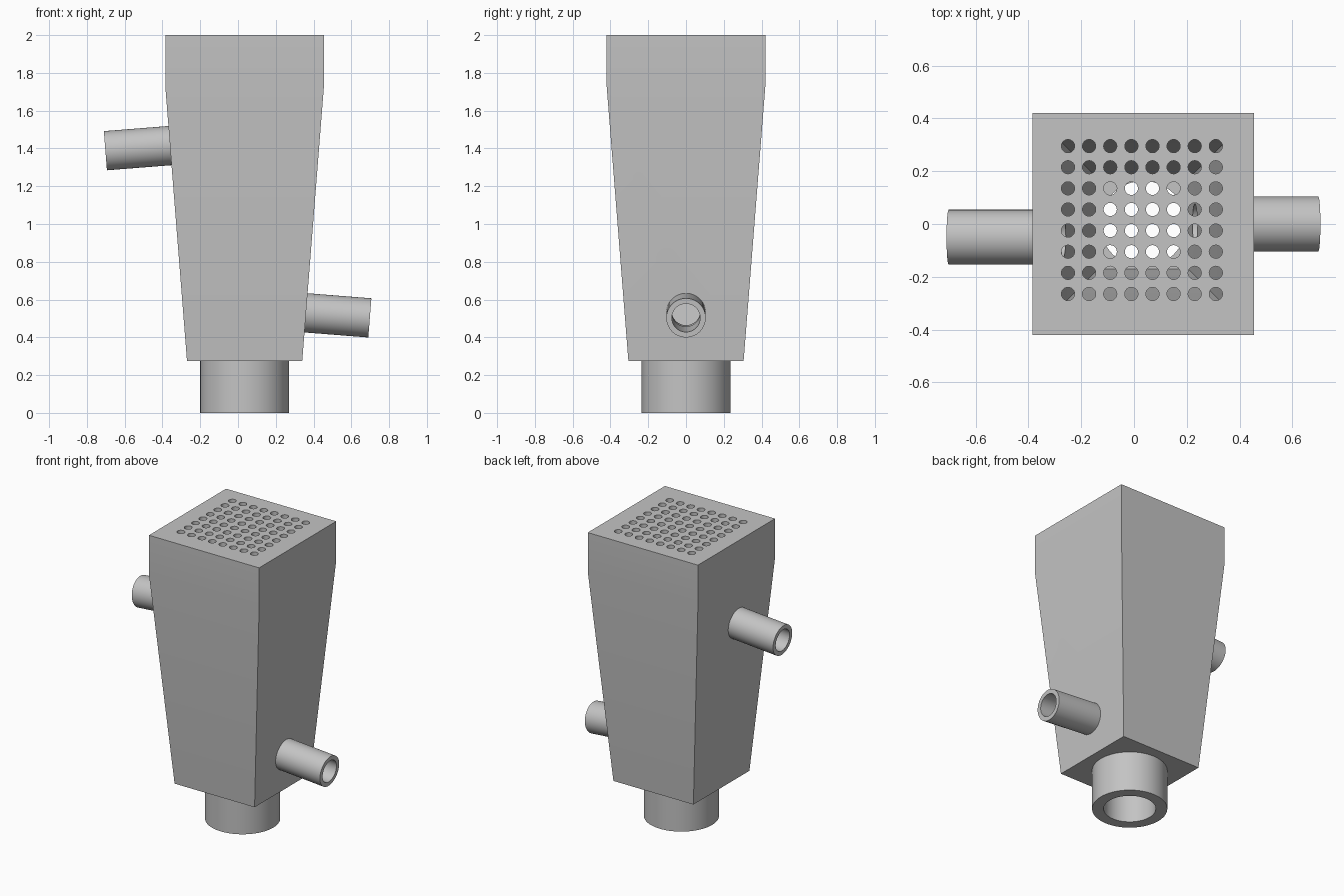
import bpy, bmesh, math
from mathutils import Matrix, Vector

cube = bpy.data.objects.get("Cube")
if cube:
    bpy.data.objects.remove(cube, do_unlink=True)

CX = 0.035            # body axis
BASE_Z, BEND_Z, TOP_Z = 0.275, 1.73, 2.0
BORE = 0.163          # outlet bore radius
PIPE_BORE = 0.075
SLOPE = math.atan((0.42 - 0.305) / (BEND_Z - BASE_Z))

grey = bpy.data.materials.new("light_grey")
grey.use_nodes = True
colour = (0.55, 0.55, 0.55, 1)
grey.diffuse_color = colour
grey.node_tree.nodes["Principled BSDF"].inputs["Base Color"].default_value = colour


def finish(name, bm):
    bmesh.ops.recalc_face_normals(bm, faces=bm.faces)
    mesh = bpy.data.meshes.new(name)
    bm.to_mesh(mesh)
    bm.free()
    mesh.materials.append(grey)
    obj = bpy.data.objects.new(name, mesh)
    bpy.context.collection.objects.link(obj)
    return obj


def square_loft(name, sections):
    """Solid of stacked squares given as (half width, height)."""
    bm = bmesh.new()
    rings = [[bm.verts.new((CX + sx * h, sy * h, z))
              for sx, sy in ((-1, -1), (1, -1), (1, 1), (-1, 1))]
             for h, z in sections]
    for a, b in zip(rings, rings[1:]):
        for i in range(4):
            j = (i + 1) % 4
            bm.faces.new((a[i], a[j], b[j], b[i]))
    bm.faces.new(rings[0])
    bm.faces.new(rings[-1])
    return finish(name, bm)


def add_rod(bm, start, direction, radius, length, sides=64):
    d = Vector(direction).normalized()
    mat = Matrix.Translation(Vector(start) + d * length / 2) @ \
        d.to_track_quat('Z', 'Y').to_matrix().to_4x4()
    bmesh.ops.create_cone(bm, cap_ends=True, segments=sides, radius1=radius,
                          radius2=radius, depth=length, matrix=mat)


def tube(name, start, direction, outer, inner, length, sides=64):
    """Hollow pipe with flat ring ends."""
    bm = bmesh.new()
    rot = Vector(direction).to_track_quat('Z', 'Y')
    rings = []
    for r, z in ((outer, 0), (outer, length), (inner, length), (inner, 0)):
        rings.append([bm.verts.new(Vector(start) + rot @ Vector(
            (r * math.cos(math.tau * i / sides), r * math.sin(math.tau * i / sides), z)))
            for i in range(sides)])
    for k in range(4):
        a, b = rings[k], rings[(k + 1) % 4]
        for i in range(sides):
            j = (i + 1) % sides
            bm.faces.new((a[i], a[j], b[j], b[i]))
    obj = finish(name, bm)
    smooth(obj)
    return obj


def smooth(obj):
    bpy.ops.object.select_all(action='DESELECT')
    obj.select_set(True)
    bpy.context.view_layer.objects.active = obj
    bpy.ops.object.shade_smooth_by_angle(angle=math.radians(30))


def cut(obj, cutter):
    mod = obj.modifiers.new("cut", 'BOOLEAN')
    mod.operation, mod.solver, mod.object = 'DIFFERENCE', 'EXACT', cutter
    cutter.hide_render = True
    bpy.ops.object.select_all(action='DESELECT')
    bpy.context.view_layer.objects.active = obj
    obj.select_set(True)
    bpy.ops.object.modifier_apply(modifier=mod.name)
    bpy.data.objects.remove(cutter, do_unlink=True)


# Tapered square housing with funnel-shaped cavity
body = square_loft("hopper_body", [(0.305, BASE_Z), (0.42, BEND_Z), (0.42, TOP_Z)])
cut(body, square_loft("cavity_cutter", [(0.17, 0.33), (0.34, BEND_Z), (0.34, 1.93)]))

# Outlet bore through the floor
bm = bmesh.new()
add_rod(bm, (CX, 0, 0.2), (0, 0, 1), BORE, 0.3)
cut(body, finish("outlet_cutter", bm))

# Grid of round holes in the lid
bm = bmesh.new()
for i in range(8):
    for j in range(8):
        add_rod(bm, (-0.25 + 0.08 * i, -0.265 + 0.08 * j, 1.88), (0, 0, 1), 0.025, 0.2, 24)
cut(body, finish("lid_hole_cutter", bm))

# Side pipes standing square to the sloped walls
for name, end, side in (("lower_left_pipe", (0.698, 0, 0.503), 1),
                        ("upper_right_pipe", (-0.702, -0.05, 1.388), -1)):
    inward = Vector((-side * math.cos(SLOPE), 0, math.sin(SLOPE)))
    tube(name, end, inward, 0.104, PIPE_BORE, 0.37)
    bm = bmesh.new()
    add_rod(bm, Vector(end), inward, PIPE_BORE + 0.001, 0.55)
    cut(body, finish("bore_cutter", bm))
smooth(body)

# Round bottom outlet
tube("bottom_outlet", (CX, 0, 0), (0, 0, 1), 0.235, BORE, BASE_Z)
